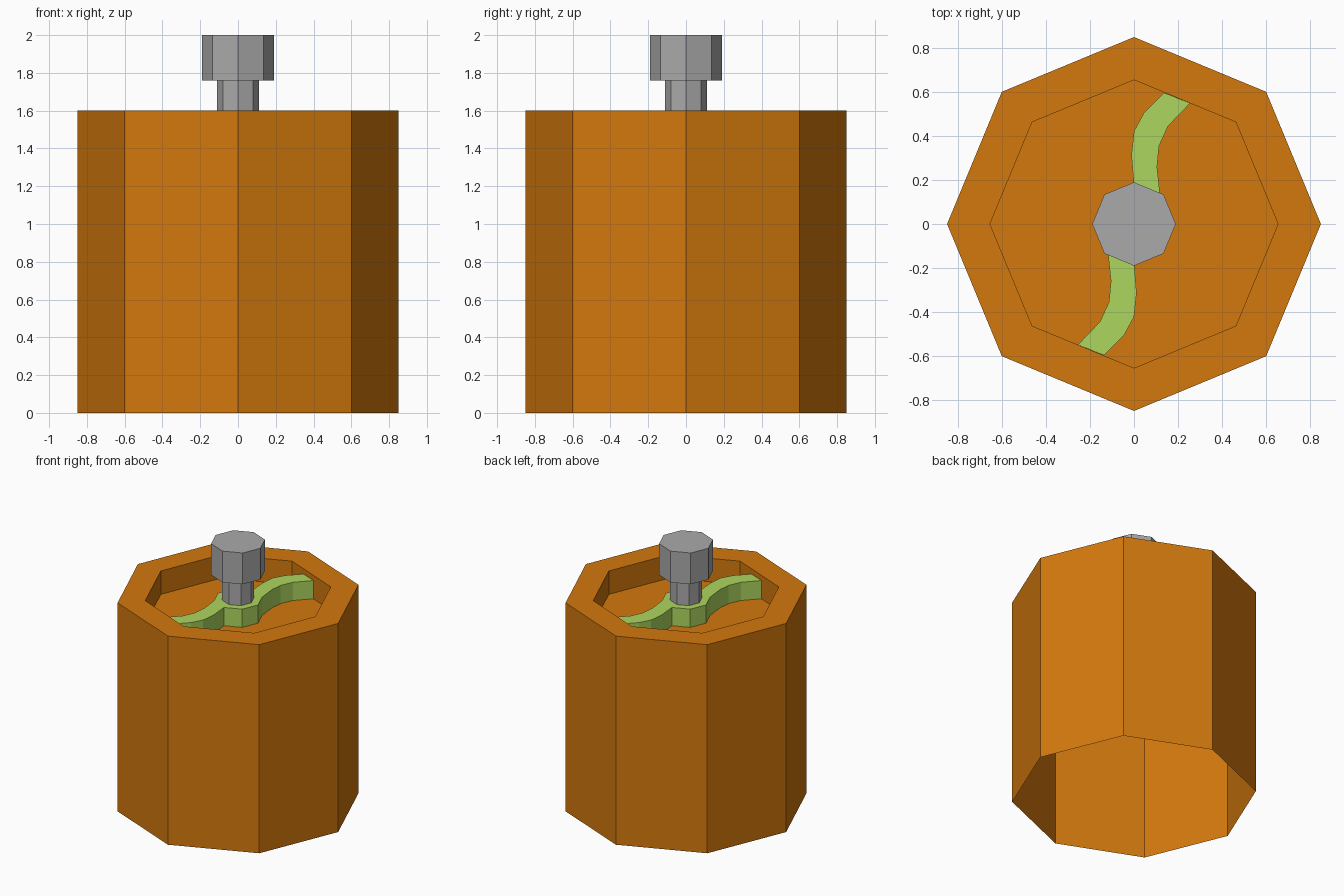
import bpy, bmesh, math

cube = bpy.data.objects.get("Cube")
if cube:
    bpy.data.objects.remove(cube)

SIDES = 8
FLOOR, ROTOR_TOP, RIM = 1.42, 1.56, 1.6


def material(name, rgb):
    mat = bpy.data.materials.new(name)
    mat.use_nodes = True
    mat.diffuse_color = (*rgb, 1)
    mat.node_tree.nodes["Principled BSDF"].inputs["Base Color"].default_value = (*rgb, 1)
    return mat


orange = material("orange", (0.65, 0.19, 0.004))
green = material("green", (0.42, 0.67, 0.11))
grey = material("grey", (0.4, 0.4, 0.4))


def finish(name, bm, mat):
    mesh = bpy.data.meshes.new(name)
    bm.to_mesh(mesh)
    bm.free()
    mesh.materials.append(mat)
    obj = bpy.data.objects.new(name, mesh)
    bpy.context.collection.objects.link(obj)
    return obj


def turned(name, profile, mat, close_start=False):
    """Eight-sided solid from (radius, height) rings, capped at its end."""
    bm = bmesh.new()
    rings = []
    for r, z in profile:
        angles = [math.tau * i / SIDES for i in range(SIDES)]
        rings.append([bm.verts.new((r * math.cos(a), r * math.sin(a), z)) for a in angles])
    for low, high in zip(rings, rings[1:]):
        for i in range(SIDES):
            j = (i + 1) % SIDES
            bm.faces.new((low[i], low[j], high[j], high[i]))
    bm.faces.new(rings[-1])
    if close_start:
        bm.faces.new(rings[0][::-1])
    return finish(name, bm, mat)


# Housing: thin shell, open below, with a recessed top
turned("housing", [(0.85, 0), (0.85, RIM), (0.655, RIM), (0.655, FLOOR)], orange)

# Shaft and its wider cap
turned("shaft", [(0.112, ROTOR_TOP - 0.02), (0.112, 1.78)], grey, True)
turned("shaft_cap", [(0.19, 1.76), (0.19, 2)], grey, True)

# Rotor: hub with two curved arms, the second a half turn of the first
half = [(0, 0.17), (-0.012, 0.314), (0, 0.423), (0.045, 0.505), (0.137, 0.597),
        (0.255, 0.549), (0.155, 0.445), (0.114, 0.355), (0.105, 0.26),
        (0.12, 0.12), (0.17, 0), (0.12, -0.12)]
outline = half + [(-x, -y) for x, y in half]
bm = bmesh.new()
base = bm.faces.new([bm.verts.new((x, y, FLOOR)) for x, y in outline])
raised = bmesh.ops.extrude_face_region(bm, geom=[base], use_keep_orig=True)["geom"]
bmesh.ops.translate(bm, verts=[v for v in raised if isinstance(v, bmesh.types.BMVert)],
                    vec=(0, 0, ROTOR_TOP - FLOOR))
bmesh.ops.recalc_face_normals(bm, faces=bm.faces[:])
finish("rotor", bm, green)
